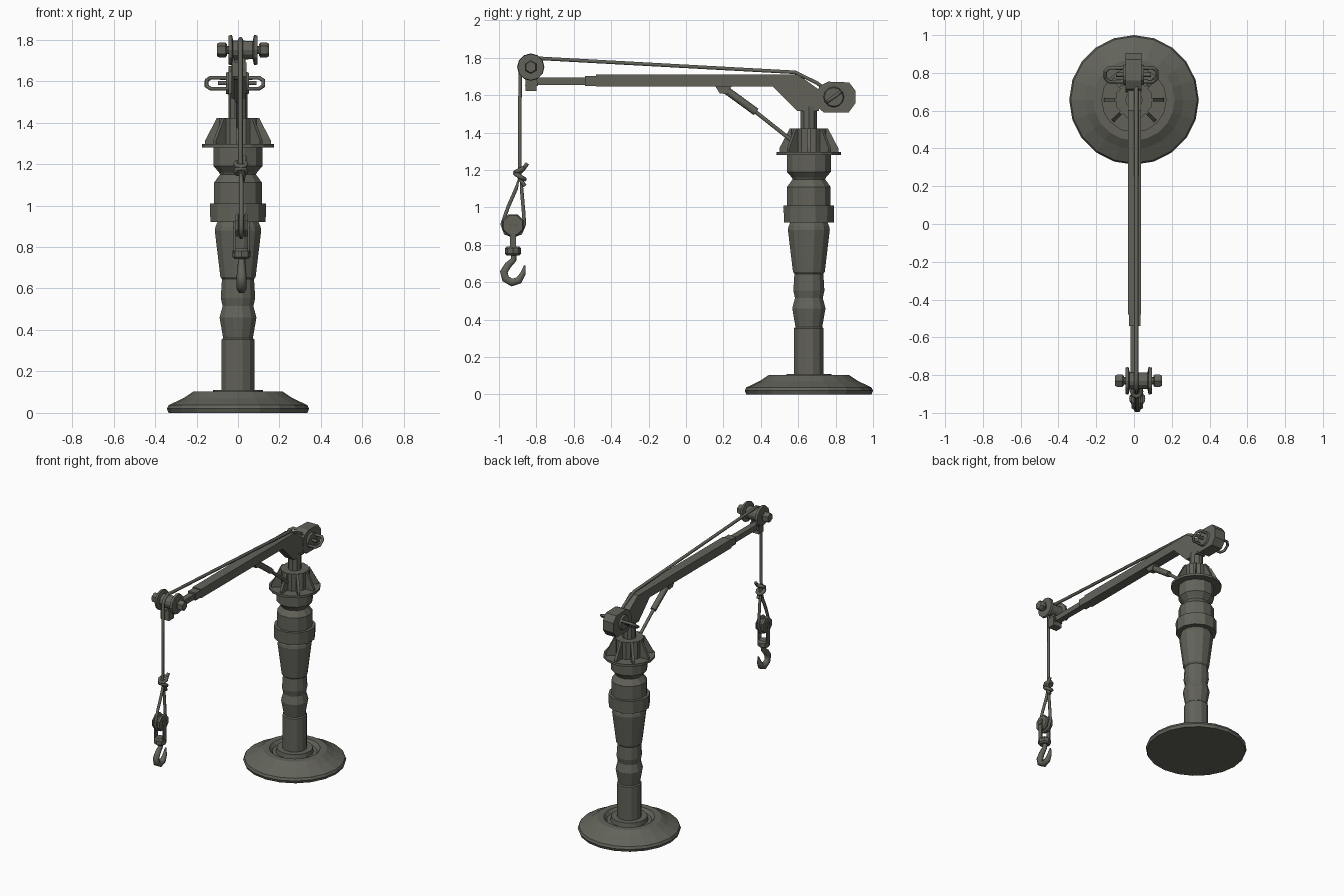
import bpy, bmesh, math
from mathutils import Vector, Matrix

metal = bpy.data.materials.new("dark_grey_metal")
metal.diffuse_color = (0.122, 0.124, 0.102, 1)
CY = 0.657  # column axis


def finish(name, bm, mat=None):
    bmesh.ops.recalc_face_normals(bm, faces=bm.faces)
    me = bpy.data.meshes.new(name)
    bm.to_mesh(me)
    bm.free()
    me.materials.append(metal)
    ob = bpy.data.objects.new(name, me)
    bpy.context.collection.objects.link(ob)
    if mat:
        ob.matrix_world = mat
    return ob


def lathe(name, prof, n, loc, along_x=False, turn=0.0):
    """Closed solid of revolution from (radius, height) points."""
    bm = bmesh.new()
    rings = [[bm.verts.new((r * math.cos(turn + 2 * math.pi * i / n),
                            r * math.sin(turn + 2 * math.pi * i / n), h))
              for i in range(n)] for r, h in prof]
    for a, b in zip(rings, rings[1:]):
        for i in range(n):
            j = (i + 1) % n
            bm.faces.new((a[i], a[j], b[j], b[i]))
    bm.faces.new(rings[0])
    bm.faces.new(rings[-1])
    m = Matrix.Translation(loc)
    if along_x:
        m = m @ Matrix.Rotation(math.pi / 2, 4, 'Y')
    return finish(name, bm, m)


def prism(name, pts, x0, x1, mat=None):
    """Side outline (y, z) extruded along x."""
    bm = bmesh.new()
    a = [bm.verts.new((x0, y, z)) for y, z in pts]
    b = [bm.verts.new((x1, y, z)) for y, z in pts]
    n = len(pts)
    bm.faces.new(a)
    bm.faces.new(b)
    for i in range(n):
        j = (i + 1) % n
        bm.faces.new((a[i], a[j], b[j], b[i]))
    return finish(name, bm, mat)


def box(name, x0, x1, y0, y1, z0, z1):
    return prism(name, [(y0, z0), (y1, z0), (y1, z1), (y0, z1)], x0, x1)


def tube(name, pts, r, closed=False, radii=None, res=1):
    cu = bpy.data.curves.new(name, 'CURVE')
    cu.dimensions = '3D'
    cu.bevel_depth = r
    cu.bevel_resolution = res
    cu.use_fill_caps = True
    sp = cu.splines.new('POLY')
    sp.points.add(len(pts) - 1)
    for i, p in enumerate(pts):
        sp.points[i].co = (*p, 1)
        sp.points[i].radius = radii[i] if radii else 1
    sp.use_cyclic_u = closed
    ob = bpy.data.objects.new(name, cu)
    bpy.context.collection.objects.link(ob)
    cu.materials.append(metal)
    bpy.ops.object.select_all(action='DESELECT')
    ob.select_set(True)
    bpy.context.view_layer.objects.active = ob
    bpy.ops.object.convert(target='MESH')
    return ob


# Base plate with a recess around the column
lathe("base_plate", [(0.335, 0), (0.343, 0.02), (0.335, 0.037), (0.262, 0.072), (0.215, 0.103),
                     (0.17, 0.103), (0.15, 0.08), (0.125, 0.08), (0.12, 0.11), (0.07, 0.11)],
      20, (0, CY, 0))

# Turned column
lathe("column", [(0.082, 0.09), (0.082, 0.353), (0.074, 0.36), (0.092, 0.46), (0.077, 0.515),
                 (0.086, 0.555), (0.08, 0.645), (0.088, 0.655), (0.116, 0.88), (0.112, 0.9),
                 (0.1, 0.925)], 12, (0, CY, 0), turn=math.pi / 12)
lathe("column_collar", [(0.138, 0.92), (0.14, 1.01)], 12, (0, CY, 0), turn=math.pi / 12)
lathe("upper_column", [(0.12, 1.0), (0.12, 1.11), (0.09, 1.15), (0.095, 1.16), (0.122, 1.19),
                       (0.122, 1.285)], 12, (0, CY, 0), turn=math.pi / 12)
lathe("flange", [(0.173, 1.28), (0.173, 1.297)], 16, (0, CY, 0))
lathe("swivel_head", [(0.1, 1.29), (0.1, 1.422)], 8, (0, CY, 0), turn=math.pi / 8)
for i in range(8):
    prism(f"gusset_{i}", [(0.06, 1.295), (0.158, 1.295), (0.158, 1.315), (0.102, 1.422), (0.06, 1.422)],
          -0.009, 0.009, Matrix.Translation((0, CY, 0)) @ Matrix.Rotation(i * math.pi / 4, 4, 'Z'))
lathe("boom_post", [(0.046, 1.41), (0.046, 1.54)], 10, (0, CY, 0))

# Boom: bent heel with main beam, collar and inner beam
prism("main_beam", [(-0.48, 1.645), (0.465, 1.645), (0.593, 1.516), (0.71, 1.516), (0.71, 1.63),
                    (0.60, 1.709), (-0.48, 1.709)], -0.032, 0.037)
box("beam_collar", -0.027, 0.034, -0.54, -0.475, 1.65, 1.703)
box("inner_beam", -0.018, 0.025, -0.85, -0.5, 1.655, 1.693)
box("tip_bracket", -0.03, 0.04, -0.857, -0.80, 1.622, 1.69)
for x in (-0.028, 0.022):
    prism(f"tip_cheek_{x}", [(-0.86, 1.65), (-0.79, 1.65), (-0.81, 1.75), (-0.85, 1.75)], x, x + 0.012)

# Tip pulley and axle nuts
P = (0.024, -0.83, 1.75)
lathe("tip_pulley", [(0.07, -0.07), (0.073, -0.053), (0.046, -0.047), (0.044, 0.047),
                     (0.073, 0.053), (0.07, 0.07)], 12, P, True)
lathe("tip_axle", [(0.02, -0.11), (0.02, 0.11)], 8, P, True)
for s in (-1, 1):
    lathe("axle_nut", [(0.028, s * 0.078), (0.037, s * 0.085), (0.037, s * 0.113), (0.03, s * 0.125)],
          6, P, True)

# Strut
tube("strut_cylinder", [(0.003, 0.19, 1.645), (0.003, 0.375, 1.51)], 0.021, res=2)
tube("strut_rod", [(0.003, 0.36, 1.52), (0.003, 0.6, 1.33)], 0.012)
prism("strut_lug", [(0.155, 1.65), (0.245, 1.65), (0.22, 1.605), (0.18, 1.61)], -0.02, 0.025)

# Winch housing
prism("winch_housing", [(0.70, 1.54), (0.735, 1.508), (0.87, 1.508), (0.905, 1.555), (0.905, 1.625),
                        (0.872, 1.668), (0.76, 1.672), (0.715, 1.65), (0.695, 1.6)], -0.046, 0.04)
for s, x0, x1 in ((-1, -0.046, -0.152), (1, 0.04, 0.122)):
    lathe("winch_boss", [(0.055, x0), (0.05, x0 + s * 0.013)], 12, (0, 0.79, 1.59), True)
    dy, dz = 0.036, 0.026
    xa, xb = x0, x1 - s * 0.02
    tube("winch_handle", [(xa, 0.79 - dy, 1.59 - dz), (xb, 0.79 - dy, 1.59 - dz),
                          (x1, 0.79 - dy * .5, 1.59 - dz * .5), (x1, 0.79 + dy * .5, 1.59 + dz * .5),
                          (xb, 0.79 + dy, 1.59 + dz), (xa, 0.79 + dy, 1.59 + dz)], 0.01)
    tube("winch_pin", [(xa, 0.79, 1.59), (xa + s * 0.05, 0.79, 1.59)], 0.011)

# Rope from the winch over the tip pulley, then the hanging loop and knot
RX = 0.012
tube("rope", [(RX, y, z) for y, z in ((0.76, 1.62), (0.70, 1.665), (0.583, 1.722), (-0.79, 1.797),
     (-0.83, 1.803), (-0.87, 1.782), (-0.887, 1.745), (-0.889, 1.16))], 0.011)
tube("rope_loop", [(0.016, y, z) for y, z in ((-0.888, 1.17), (-0.908, 1.10), (-0.952, 1.0), (-0.983, 0.91),
     (-0.966, 0.862), (-0.925, 0.848), (-0.884, 0.862), (-0.864, 0.91), (-0.868, 0.97), (-0.879, 1.1))],
     0.011, True)
for k, (z, tilt) in enumerate(((1.2, 0.5), (1.165, -0.6))):
    ring = []
    for i in range(8):
        a = i * math.pi / 4
        y = 0.025 * math.cos(a)
        ring.append((0.014 + 0.025 * math.sin(a), -0.888 + y, z + tilt * y))
    tube(f"knot_{k}", ring, 0.012, True)
tube("knot_tail_up", [(0.02, -0.9, 1.175), (0.03, -0.87, 1.205), (0.03, -0.848, 1.235)], 0.011)
tube("knot_tail_down", [(0.02, -0.905, 1.185), (0.025, -0.88, 1.14), (0.02, -0.862, 1.115)], 0.011)

# Hook block: small pulley, straps, swivel and hook
H = (0.017, -0.925, 0.905)
lathe("block_pulley", [(0.055, -0.03), (0.062, -0.017), (0.045, -0.01), (0.045, 0.01),
                       (0.062, 0.017), (0.055, 0.03)], 8, H, True, math.pi / 8)
lathe("block_pin", [(0.016, -0.042), (0.016, 0.042)], 8, H, True)
for x in (-0.021, 0.047):
    box("block_strap", x, x + 0.008, -0.941, -0.909, 0.77, 0.925)
box("block_bridge", -0.021, 0.055, -0.945, -0.905, 0.77, 0.785)
lathe("swivel", [(0.032, 0.742), (0.043, 0.752), (0.043, 0.78), (0.032, 0.792)], 8, (0.017, -0.925, 0))
tube("hook", [(0.017, y, z) for y, z in ((-0.92, 0.755), (-0.922, 0.72), (-0.952, 0.69), (-0.974, 0.655),
     (-0.965, 0.618), (-0.93, 0.598), (-0.893, 0.61), (-0.872, 0.645), (-0.862, 0.69))],
     0.024, radii=(0.75, 0.75, 0.9, 1, 1, 1, 0.95, 0.7, 0.2))
